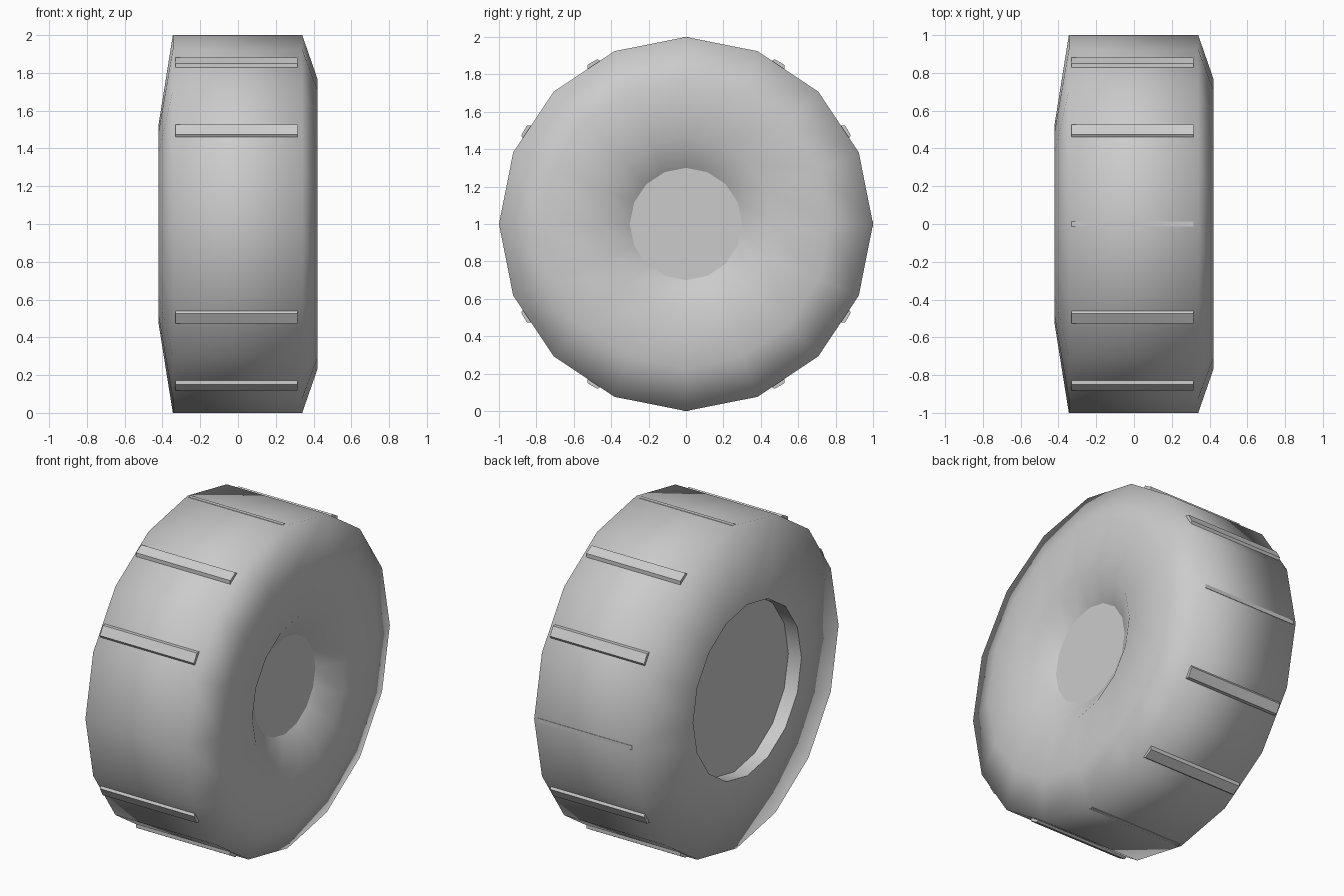
import bpy, bmesh
from math import sin, cos, pi, radians

cube = bpy.data.objects.get("Cube")
if cube:
    bpy.data.objects.remove(cube)

SIDES = 16

gray = bpy.data.materials.new("rubber_gray")
gray.use_nodes = True
gray.diffuse_color = (0.6, 0.6, 0.6, 1)
gray.node_tree.nodes["Principled BSDF"].inputs["Base Color"].default_value = gray.diffuse_color


def finish(name, bm):
    bmesh.ops.recalc_face_normals(bm, faces=bm.faces)
    mesh = bpy.data.meshes.new(name)
    bm.to_mesh(mesh)
    bm.free()
    mesh.materials.append(gray)
    obj = bpy.data.objects.new(name, mesh)
    bpy.context.collection.objects.link(obj)
    return obj


def wheel(name, profile, sharp_rings):
    """Revolve (x, radius) points around the x axis and cap both ends."""
    bm = bmesh.new()
    rings = []
    for x, r in profile:
        angles = [2 * pi * i / SIDES for i in range(SIDES)]
        rings.append([bm.verts.new((x, r * cos(a), 1 + r * sin(a))) for a in angles])
    for a, b in zip(rings, rings[1:]):
        for i in range(SIDES):
            j = (i + 1) % SIDES
            bm.faces.new((a[i], a[j], b[j], b[i])).smooth = True
    bm.faces.new(rings[0])
    bm.faces.new(rings[-1])
    for k in sharp_rings:
        for i in range(SIDES):
            bm.edges.get((rings[k][i - 1], rings[k][i])).smooth = False
    return finish(name, bm)


def tread_bar(name, angle, top, base):
    """Trapezoid bar lying across the tread at the given angle."""
    bm = bmesh.new()
    section = [(-base, 0.965), (base, 0.965), (top, 1.0), (-top, 1.0)]
    ends = []
    for x in (-0.33, 0.315):
        ends.append([bm.verts.new((x, r * cos(angle) - t * sin(angle),
                                   1 + r * sin(angle) + t * cos(angle))) for t, r in section])
    for i in range(4):
        j = (i + 1) % 4
        bm.faces.new((ends[0][i], ends[0][j], ends[1][j], ends[1][i]))
    bm.faces.new(ends[0])
    bm.faces.new(ends[1])
    return finish(name, bm)


# Tyre: recessed hub socket on one side, shallow dish on the other
wheel("tyre", [(-0.33, 0.53), (-0.42, 0.53), (-0.345, 1.0), (0.34, 1.0),
               (0.42, 0.77), (0.42, 0.46), (0.32, 0.3)], sharp_rings=(0, 1, 6))

# Tread bars every 30 degrees, narrow where they meet a corner of the tyre
for k in range(12):
    if k == 6:
        continue
    narrow = k % 3 == 0
    tread_bar(f"tread_bar_{k}", radians(30 * k), 0.012 if narrow else 0.03, 0.016 if narrow else 0.05)
